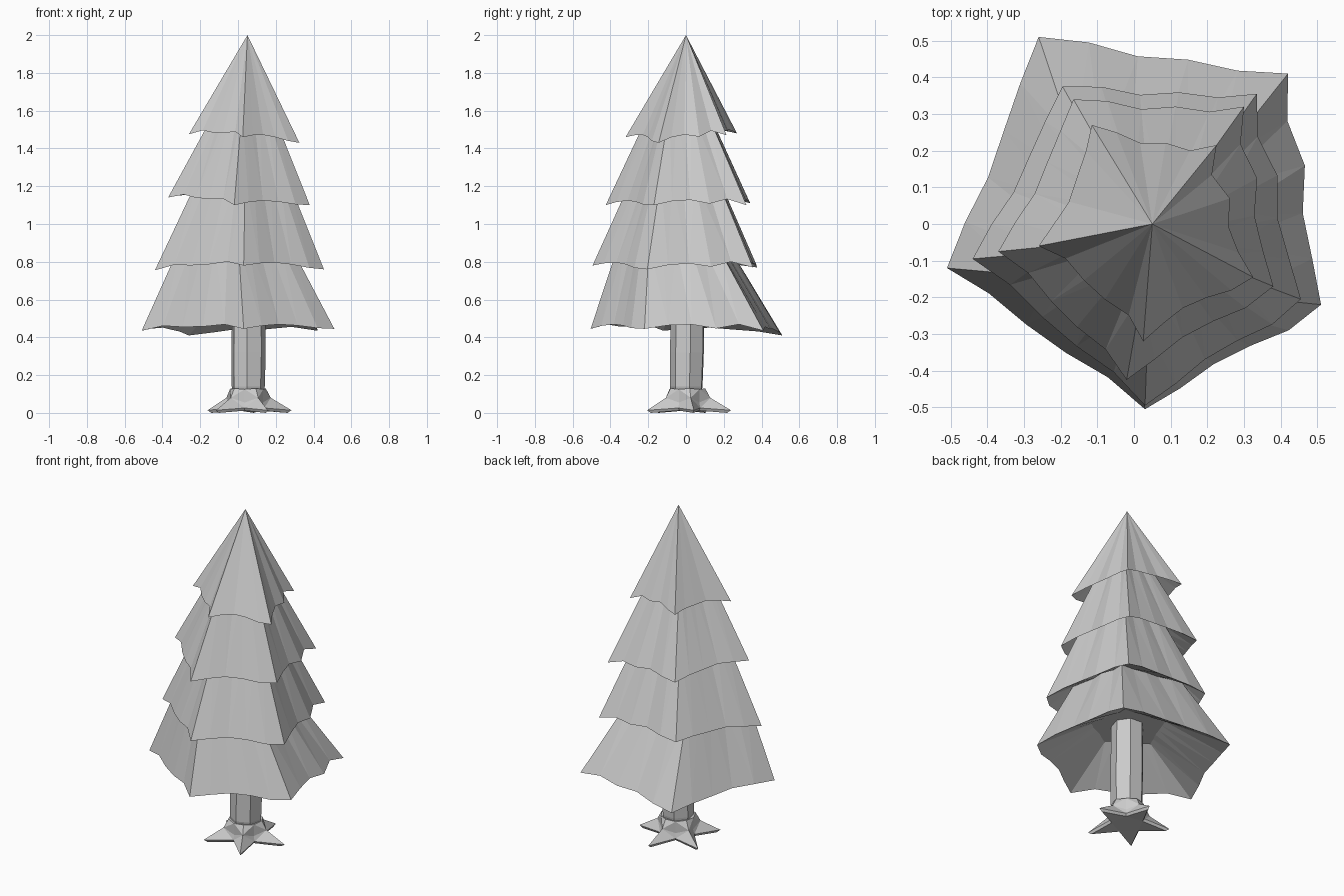
import bpy, bmesh
from math import sin, cos, radians
from mathutils import Vector

if "Cube" in bpy.data.objects:
    bpy.data.objects.remove(bpy.data.objects["Cube"])


def loft(name, rings, tip=None):
    """Skin a stack of equal-length rings; fan to a tip or cap the last ring."""
    bm = bmesh.new()
    rows = [[bm.verts.new(p) for p in ring] for ring in rings]
    n = len(rows[0])
    for a, b in zip(rows, rows[1:]):
        for i in range(n):
            j = (i + 1) % n
            bm.faces.new((a[i], a[j], b[j], b[i]))
    bm.faces.new(rows[0])
    if tip:
        t = bm.verts.new(tip)
        for i in range(n):
            bm.faces.new((rows[-1][i], rows[-1][(i + 1) % n], t))
    else:
        bm.faces.new(rows[-1])
    bmesh.ops.triangulate(bm, faces=[f for f in bm.faces if len(f.verts) > 3])
    bmesh.ops.recalc_face_normals(bm, faces=bm.faces)
    me = bpy.data.meshes.new(name)
    bm.to_mesh(me)
    bm.free()
    ob = bpy.data.objects.new(name, me)
    bpy.context.collection.objects.link(ob)
    return ob


# Inward dents along each of the five skirt sides
RAGGED = [(-.005, .013, .002, .012), (.02, -.01, .014, .006), (-.015, .002, .01, 0),
          (.012, 0, 0, .01), (0, .013, .006, 0)]


def rim(corners, dent):
    """Five-cornered ragged skirt edge, five segments per side."""
    pts = []
    for k in range(5):
        a, b = Vector(corners[k]), Vector(corners[(k + 1) % 5])
        d = b - a
        inward = Vector((d.y, -d.x, 0)).normalized()   # corners run clockwise
        pts.append(a)
        for i, w in enumerate(RAGGED[k]):
            pts.append(a + d * (i + 1) / 5 + inward * (w + dent) + Vector((0, 0, .016 + .8 * w)))
    return pts


def shrink(ring, s, base, top, z):
    return [Vector((top[0] + s * (p.x - base[0]), top[1] + s * (p.y - base[1]), z)) for p in ring]


# Canopy: four stacked skirts, each tucked well up inside the one above
r1 = rim([(-.26, .51, .41), (.42, .41, .435), (.51, -.22, .445), (.03, -.505, .445), (-.51, -.12, .435)], 0)
r2 = rim([(-.195, .375, .77), (.335, .355, .77), (.455, -.205, .76), (.03, -.495, .78), (-.44, -.095, .755)], .002)
r3 = rim([(-.165, .34, 1.11), (.30, .32, 1.10), (.38, -.17, 1.10), (-.02, -.425, 1.10), (-.37, -.075, 1.14)], .006)
r4 = rim([(-.115, .27, 1.48), (.225, .215, 1.47), (.325, -.145, 1.43), (.025, -.32, 1.46), (-.26, -.06, 1.475)], .014)
loft("canopy", [
    shrink(r1, .38, (0, 0), (.03, -.01), .63),
    r1, shrink(r1, .57, (0, 0), (-.015, -.07), .89),
    r2, shrink(r2, .53, (.0075, -.0575), (.026, -.055), 1.24),
    r3, shrink(r3, .40, (.0075, -.05), (.032, -.04), 1.60),
    r4], tip=(.05, 0, 2))


# Trunk: slightly bent seven-sided post
def circle(cx, cy, r, z, n, turn=0):
    return [(cx + r * cos(radians(turn + 360 * i / n)), cy + r * sin(radians(turn + 360 * i / n)), z) for i in range(n)]


loft("trunk", [circle(.05, .005, .082, .10, 7, 9), circle(.053, .004, .09, .14, 7, 9),
               circle(.055, .008, .093, .32, 7, 9), circle(.055, .012, .09, .66, 7, 9)])


# Roots: five-pointed flare around the trunk foot
def star(r_tip, r_valley, z_tip, z_valley):
    pts = []
    for i in range(10):
        a = radians(9 + 36 * i)
        r, z = (r_valley, z_valley) if i % 2 else (r_tip, z_tip)
        pts.append((.05 + r * cos(a), .005 + r * sin(a), z))
    return pts


loft("roots", [star(.215, .09, 0, .012), star(.236, .10, .014, .026),
               star(.125, .092, .08, .055), star(.098, .094, .13, .125)])
